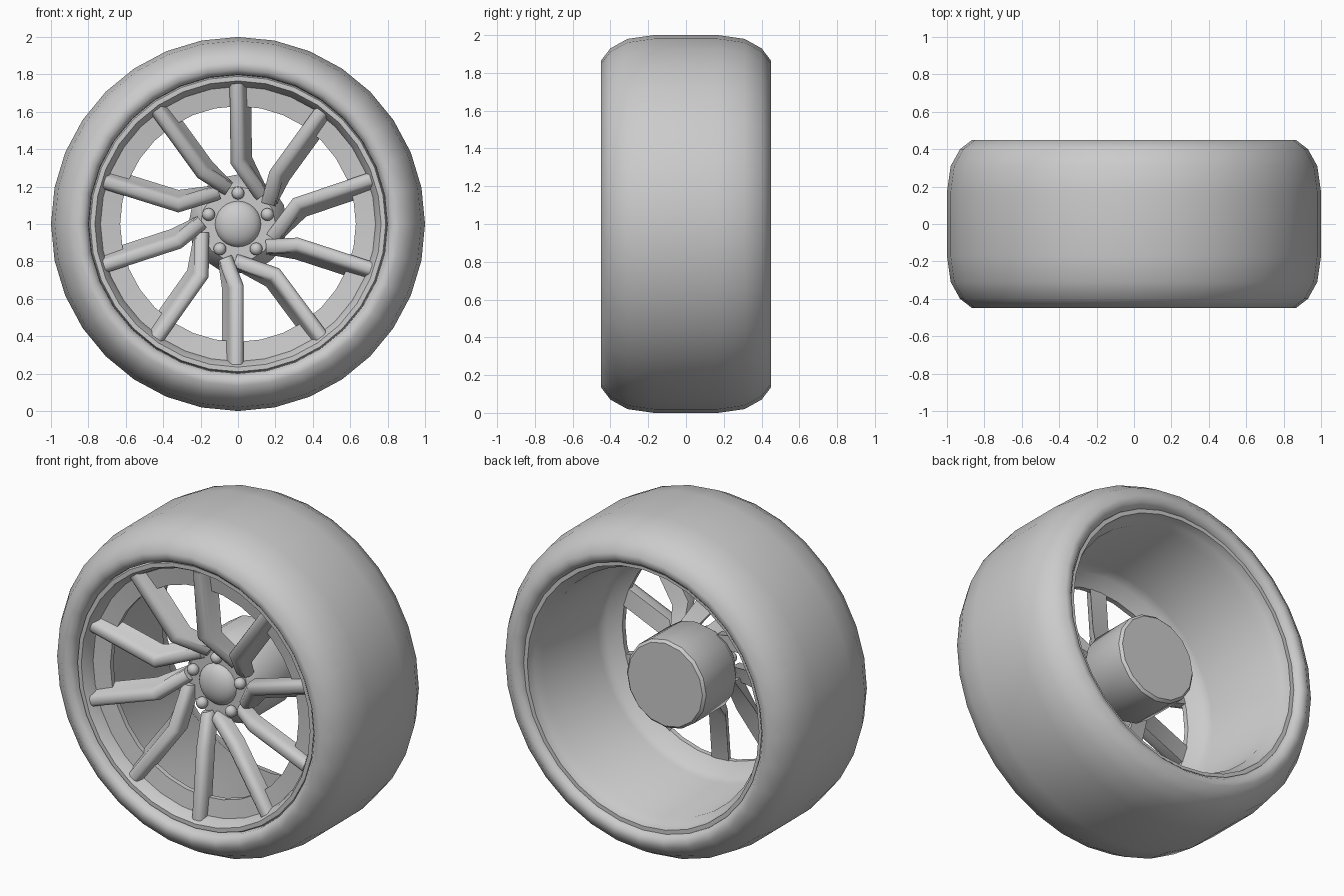
import bpy, bmesh, math
from mathutils import Vector, Matrix

if "Cube" in bpy.data.objects:
    bpy.data.objects.remove(bpy.data.objects["Cube"])

GREY = (0.6, 0.6, 0.6, 1)
mat = bpy.data.materials.new("plain grey")
mat.use_nodes = True
mat.diffuse_color = GREY
mat.node_tree.nodes["Principled BSDF"].inputs["Base Color"].default_value = GREY
AXLE = Vector((0, 0, 1))


def finish(bm, name, angle=40):
    bmesh.ops.remove_doubles(bm, verts=bm.verts, dist=1e-5)
    bmesh.ops.recalc_face_normals(bm, faces=bm.faces)
    bmesh.ops.translate(bm, verts=bm.verts, vec=AXLE)
    me = bpy.data.meshes.new(name)
    bm.to_mesh(me)
    bm.free()
    ob = bpy.data.objects.new(name, me)
    bpy.context.collection.objects.link(ob)
    me.materials.append(mat)
    bpy.ops.object.select_all(action='DESELECT')
    ob.select_set(True)
    bpy.context.view_layer.objects.active = ob
    bpy.ops.object.shade_smooth_by_angle(angle=math.radians(angle))
    return ob


def lathe(name, profile, sides=32, closed=True, angle=40):
    """Spin (radius, y) points about the axle."""
    bm = bmesh.new()
    vs = [bm.verts.new((r, y, 0)) for r, y in profile]
    pairs = list(zip(vs, vs[1:] + vs[:1]))
    edges = [bm.edges.new(p) for p in (pairs if closed else pairs[:-1])]
    bmesh.ops.spin(bm, geom=vs + edges, cent=(0, 0, 0), axis=(0, 1, 0),
                   angle=math.tau, steps=sides, use_merge=True)
    return finish(bm, name, angle)


# Tyre: symmetric rounded section
half = [(1, .17), (.98, .31), (.93, .40), (.865, .45), (.825, .447), (.80, .42), (.795, .36)]
lathe("tyre", [(r, -y) for r, y in reversed(half)] + half, angle=60)

# Rim: front lip, recessed front ring, barrel and rear lip
lathe("rim", [(.80, -.38), (.79, -.405), (.765, -.405), (.745, -.37), (.735, -.335),
              (.63, -.32), (.63, -.29), (.70, -.24), (.725, -.19), (.735, .32),
              (.765, .36), (.775, .41), (.80, .41)])

# Hub barrel, mounting face and centre cap
lathe("hub", [(0, .20), (.25, .20), (.265, .185), (.265, -.10), (.20, -.19), (0, -.19)],
      16, closed=False)
cap = [(.125 * math.cos(t), -.18 - .07 * math.sin(t))
       for t in [i * math.pi / 12 for i in range(7)]]
lathe("centre_cap", cap, 24, closed=False)

# Lug nuts
for i in range(5):
    bm = bmesh.new()
    a = math.radians(90 + 72 * i)
    bmesh.ops.create_uvsphere(bm, u_segments=12, v_segments=8, radius=.034,
                              matrix=Matrix.Translation((.165 * math.cos(a), -.205, .165 * math.sin(a))))
    finish(bm, f"lug_nut_{i + 1}")


def spoke(name, path, turn):
    """Sweep a round-fronted section along (x, y, z) points, mitred at the bend."""
    bm = bmesh.new()
    pts = [Vector(p) for p in path]
    flat = [Vector((p.x, 0, p.z)) for p in pts]
    dirs = [(b - a).normalized() for a, b in zip(flat, flat[1:])]
    rings = []
    for i, p in enumerate(pts):
        d0, d1 = dirs[max(i - 1, 0)], dirs[min(i, len(dirs) - 1)]
        d = (d0 + d1).normalized()
        side = Vector((-d.z, 0, d.x)) / d.dot(d0)
        rib = .035 if i < 2 else 0
        section = [(-.04, .07), (-.04, .02), (-.032, -.008), (-.015, -.02), (.015, -.02),
                   (.032, -.008), (.04, .02), (.04 + rib, .07)]
        rings.append([bm.verts.new(p + side * u + Vector((0, v, 0))) for u, v in section])
    for a, b in zip(rings, rings[1:]):
        for k in range(len(a)):
            j = (k + 1) % len(a)
            bm.faces.new((a[k], a[j], b[j], b[k]))
    bm.faces.new(rings[0])
    bm.faces.new(rings[-1])
    bmesh.ops.rotate(bm, verts=bm.verts, cent=(0, 0, 0),
                     matrix=Matrix.Rotation(math.radians(-turn), 3, 'Y'))
    finish(bm, name)


# Five pairs of spokes: one strongly bent, one slightly bent
long_path = [(-.005, -.37, .75), (0, -.33, .335), (.13, -.20, .15)]
short_path = [(.01, -.37, .75), (.01, -.33, .335), (.07, -.20, .18)]
for i in range(5):
    spoke(f"long_bent_spoke_{i + 1}", long_path, 72 * i)
    spoke(f"short_bent_spoke_{i + 1}", short_path, 72 * i + 36)
